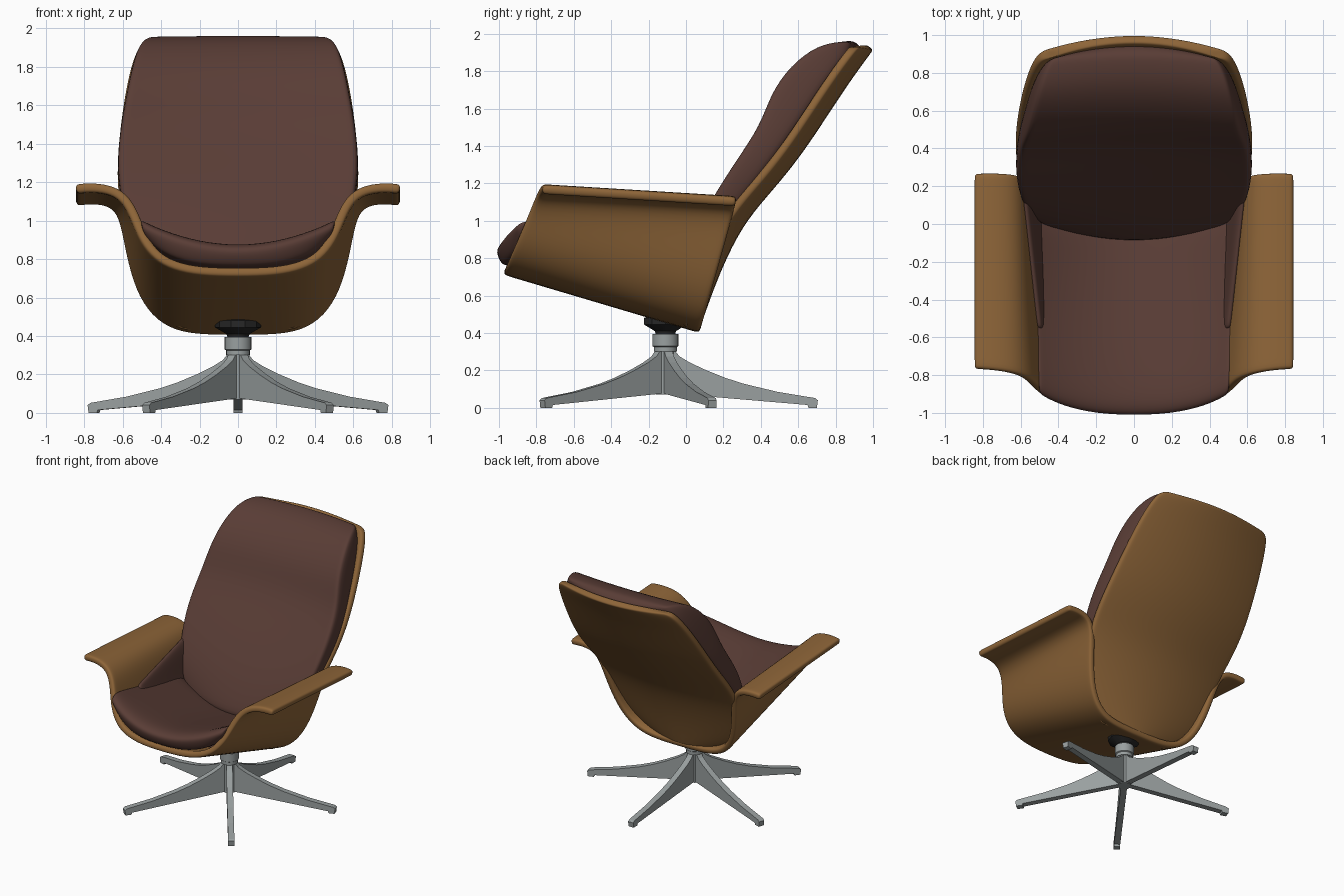
import bpy, bmesh, math
from mathutils import Matrix

cube = bpy.data.objects.get("Cube")
if cube:
    bpy.data.objects.remove(cube, do_unlink=True)


def material(name, r, g, b):
    m = bpy.data.materials.new(name)
    m.use_nodes = True
    m.diffuse_color = (r, g, b, 1)
    m.node_tree.nodes["Principled BSDF"].inputs["Base Color"].default_value = (r, g, b, 1)
    return m


WOOD = material("brown wood", 0.27, 0.13, 0.04)
LEATHER = material("dark brown leather", 0.1, 0.046, 0.036)
METAL = material("grey metal", 0.32, 0.35, 0.35)
BLACK = material("black plastic", 0.02, 0.02, 0.02)
HUB_Y = -0.11


def finish(bm, name, mat, smooth):
    mesh = bpy.data.meshes.new(name)
    for f in bm.faces:
        f.smooth = smooth
    bm.to_mesh(mesh)
    bm.free()
    mesh.materials.append(mat)
    ob = bpy.data.objects.new(name, mesh)
    bpy.context.scene.collection.objects.link(ob)
    return ob


def add_grid(bm, rows):
    grid = [[bm.verts.new(p) for p in row] for row in rows]
    for a, b in zip(grid, grid[1:]):
        for i in range(len(a) - 1):
            bm.faces.new((a[i], a[i + 1], b[i + 1], b[i]))
    return grid


def rounding(ob):
    sub = ob.modifiers.new("rounding", 'SUBSURF')
    sub.levels = sub.render_levels = 2


def sheet(name, rows, mat, thickness):
    """Grid of points given thickness and rounded by subdivision."""
    bm = bmesh.new()
    add_grid(bm, rows)
    ob = finish(bm, name, mat, True)
    solid = ob.modifiers.new("thickness", 'SOLIDIFY')
    solid.thickness, solid.offset = thickness, 1
    rounding(ob)


def cushion(name, upper_rows, lower_rows):
    """Closed pad between an upper and a lower grid."""
    bm = bmesh.new()
    rims = []
    for rows in (upper_rows, lower_rows):
        g = add_grid(bm, rows)
        rims.append(g[0] + [r[-1] for r in g[1:-1]] + g[-1][::-1] + [r[0] for r in g[-2:0:-1]])
    a, b = rims
    for i in range(len(a)):
        bm.faces.new((a[i - 1], a[i], b[i], b[i - 1]))
    bmesh.ops.recalc_face_normals(bm, faces=bm.faces)
    rounding(finish(bm, name, LEATHER, True))


def lathe(name, profile, sides, mat):
    bm = bmesh.new()
    rings = []
    for r, z in profile:
        angles = [2 * math.pi * i / sides for i in range(sides)]
        rings.append([bm.verts.new((r * math.cos(a), HUB_Y + r * math.sin(a), z)) for a in angles])
    for a, b in zip(rings, rings[1:]):
        for i in range(sides):
            j = (i + 1) % sides
            bm.faces.new((a[i], a[j], b[j], b[i]))
    bm.faces.new(rings[0][::-1])
    bm.faces.new(rings[-1])
    ob = finish(bm, name, mat, True)
    bpy.context.view_layer.objects.active = ob
    ob.select_set(True)
    bpy.ops.object.shade_smooth_by_angle(angle=math.radians(35))
    ob.select_set(False)


# Seat shell with arm flanges: half section at the front (x, z) and the rear (x, z)
SECTION = [
    (0, .71, 0, .40), (.2, .715, .18, .40), (.34, .745, .33, .42),
    (.44, .80, .45, .495), (.51, .89, .535, .635), (.55, .99, .583, .82),
    (.59, 1.08, .612, .99), (.645, 1.13, .65, 1.065), (.73, 1.148, .73, 1.085),
    (.81, 1.145, .81, 1.08), (.84, 1.14, .84, 1.075)]
# Leather lining inside the shell, tapering towards the front
LINING = [
    (0, .75, 0, .44), (.18, .755, .165, .44), (.3, .775, .3, .46),
    (.36, .80, .42, .53), (.42, .825, .495, .65), (.45, .85, .545, .82),
    (.475, .88, .578, 1.0), (.48, .89, .61, 1.08)]


def seat_rows(section, steps):
    rows = []
    for v in steps:
        half = []
        for fx, fz, rx, rz in section:
            fy = -.785 - (1.16 - fz) * .43 + max(0, fx - .6) * .1
            ry = .075 + (rz - .41) * .285
            half.append((fx + (rx - fx) * v, fy + (ry - fy) * v, fz + (rz - fz) * v))
        rows.append([(-x, y, z) for x, y, z in half[:0:-1]] + half)
    return rows


sheet("seat_shell", seat_rows(SECTION, (0, .03, .25, .5, .75, .97, 1)), WOOD, .05)
sheet("seat_lining", seat_rows(LINING, (.3, .35, .6, .8, .92, .95)), LEATHER, .03)

# Curved panels: y, z, half width, then side edge shift in y and z, per row
ACROSS = (-1, -.94, -.75, -.4, 0, .4, .75, .94, 1)


def panel_rows(outline):
    return [[(w * s, y + shift * s * s, z + lift * s * s) for s in ACROSS]
            for y, z, w, shift, lift in outline]


def bowed(outline):
    return panel_rows([row + (-.08, .02) for row in outline])


BACK = [(.07, .405, .27), (.08, .43, .34), (.105, .5, .44), (.155, .64, .53),
        (.225, .81, .58), (.325, 1.0, .615), (.475, 1.17, .635), (.615, 1.34, .63),
        (.76, 1.56, .605), (.885, 1.75, .57), (.97, 1.865, .53), (.995, 1.9, .495),
        (1.006, 1.913, .45)]
sheet("back_shell", bowed(BACK), WOOD, .05)

PAD_FRONT = [(-.10, .64, .39, .08, .07), (-.09, .71, .48, .08, .05),
             (.01, .92, .565, .03, .01), (.14, 1.12, .615, 0, 0),
             (.285, 1.32, .635, -.02, 0), (.425, 1.51, .615, -.03, 0),
             (.48, 1.68, .585, -.03, 0), (.585, 1.83, .555, -.03, 0),
             (.73, 1.94, .515, -.03, 0), (.86, 1.963, .47, -.03, -.005),
             (.91, 1.96, .43, -.03, -.005)]
PAD_BACK = [(.10, .58, .38), (.14, .68, .47), (.21, .85, .56), (.325, 1.04, .605),
            (.465, 1.21, .628), (.59, 1.38, .615), (.705, 1.55, .585), (.805, 1.70, .555),
            (.89, 1.82, .515), (.94, 1.88, .47), (.955, 1.905, .43)]
cushion("back_cushion", panel_rows(PAD_FRONT), bowed(PAD_BACK))

# Seat cushion: dished across, sloping down towards the back; y, z, half width, side rise
SEAT_TOP = [(-1.02, .83, .50, .125), (-1.0, .86, .51, .135), (-.92, .877, .515, .14),
            (-.7, .83, .52, .15), (-.4, .75, .53, .17), (-.1, .67, .54, .2),
            (.05, .63, .54, .2)]
SEAT_UNDER = [(-.99, .765, .485, .16), (-.96, .76, .485, .16), (-.9, .75, .485, .16),
              (-.7, .71, .485, .18), (-.4, .63, .49, .2), (-.1, .55, .505, .2),
              (.05, .51, .51, .2)]


def dish_rows(outline, power):
    return [[(w * s, y + max(0, -y - .6) * .28 * abs(s) ** 3, z + rise * abs(s) ** power)
             for s in ACROSS] for y, z, w, rise in outline]


cushion("seat_cushion", dish_rows(SEAT_TOP, 2), dish_rows(SEAT_UNDER, 4))

# Swivel mount and column
lathe("swivel_mount", [(.05, .38), (.06, .41), (.12, .445), (.12, .48), (.07, .5)], 10, BLACK)
lathe("column", [(.05, .07), (.05, .30), (.062, .30), (.062, .325), (.07, .33),
                 (.07, .395), (.05, .395)], 20, METAL)

# Five star legs
LEG = [(0, .3), (.055, .3), (.075, .275), (.13, .242), (.22, .2), (.32, .16),
       (.42, .128), (.6, .085), (.8, .052), (.815, .04), (.81, 0), (.765, 0),
       (.76, .015), (.05, .075), (0, .075)]
for k in range(5):
    bm = bmesh.new()
    face = bm.faces.new([bm.verts.new((r, -.023, z)) for r, z in LEG])
    out = bmesh.ops.extrude_face_region(bm, geom=[face])
    moved = [g for g in out["geom"] if isinstance(g, bmesh.types.BMVert)]
    bmesh.ops.translate(bm, verts=moved, vec=(0, .046, 0))
    bmesh.ops.recalc_face_normals(bm, faces=bm.faces)
    turn = Matrix.Rotation(math.pi / 2 + k * 2 * math.pi / 5, 4, 'Z')
    bm.transform(Matrix.Translation((0, HUB_Y, 0)) @ turn)
    finish(bm, f"base_leg_{k + 1}", METAL, False)
